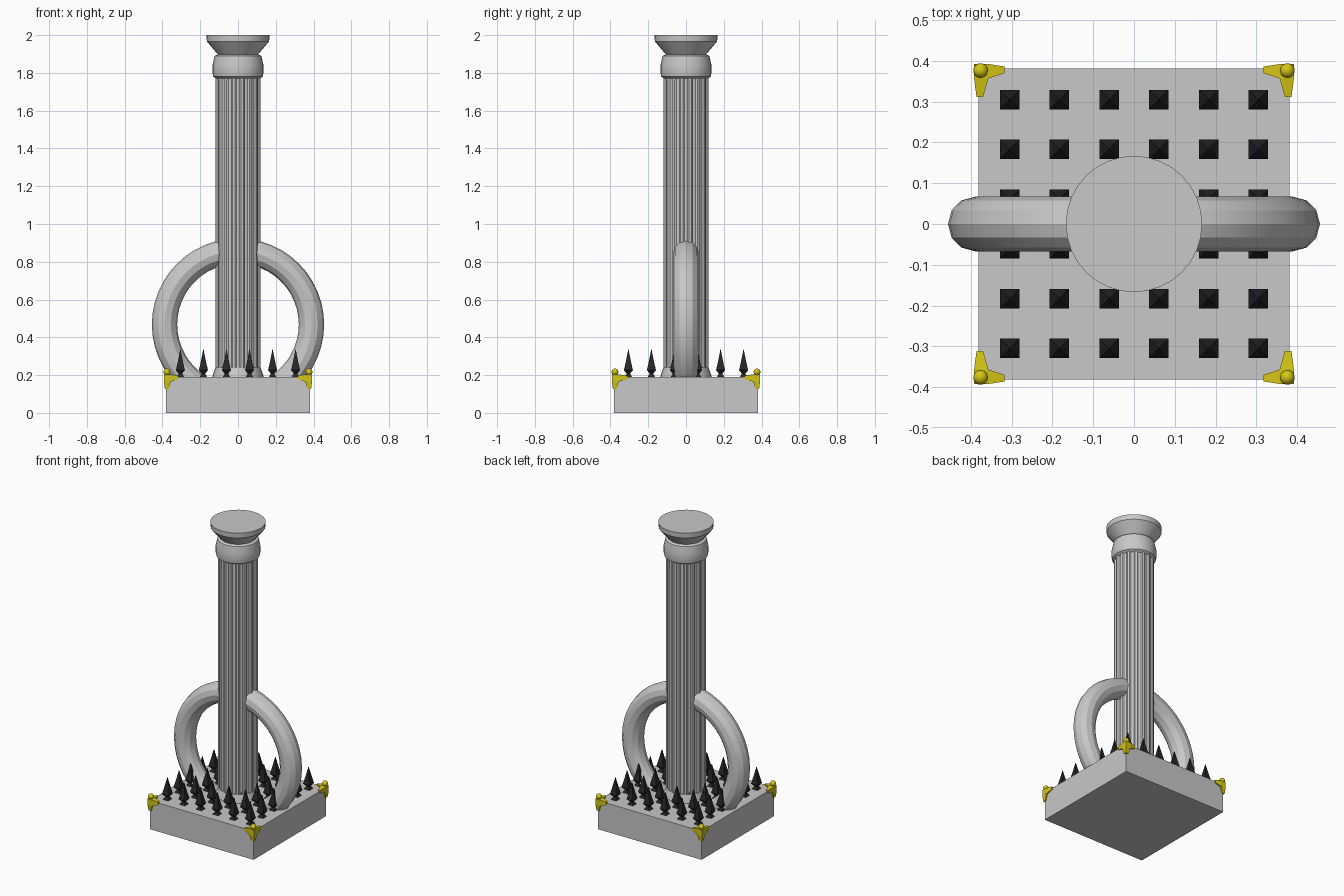
import bpy, bmesh, math
from mathutils import Vector

if "Cube" in bpy.data.objects:
    bpy.data.objects.remove(bpy.data.objects["Cube"])


def material(name, rgb):
    m = bpy.data.materials.new(name)
    m.diffuse_color = (*rgb, 1)
    m.use_nodes = True
    m.node_tree.nodes["Principled BSDF"].inputs["Base Color"].default_value = m.diffuse_color
    return m


stone = material("grey stone", (0.58, 0.58, 0.58))
iron = material("dark iron", (0.02, 0.02, 0.022))
gold = material("yellow gold", (0.66, 0.56, 0.008))


def finish(name, bm, mat, smooth=None):
    bmesh.ops.recalc_face_normals(bm, faces=bm.faces)
    me = bpy.data.meshes.new(name)
    bm.to_mesh(me)
    bm.free()
    me.materials.append(mat)
    ob = bpy.data.objects.new(name, me)
    bpy.context.collection.objects.link(ob)
    if smooth:
        bpy.ops.object.select_all(action='DESELECT')
        ob.select_set(True)
        bpy.context.view_layer.objects.active = ob
        bpy.ops.object.shade_smooth_by_angle(angle=math.radians(smooth))
    return ob


def loft(bm, rings, close=False):
    """Skin rings of points; cap the ends unless closed on itself."""
    vs = [[bm.verts.new(p) for p in r] for r in rings]
    n = len(vs[0])
    pairs = list(zip(vs, vs[1:])) + ([(vs[-1], vs[0])] if close else [])
    for a, b in pairs:
        for i in range(n):
            j = (i + 1) % n
            bm.faces.new((a[i], a[j], b[j], b[i]))
    if not close:
        bm.faces.new(vs[0][::-1])
        bm.faces.new(vs[-1])


def circle(r, z, n, x=0, y=0, turn=0.0):
    return [(x + r * math.cos(turn + 2 * math.pi * i / n),
             y + r * math.sin(turn + 2 * math.pi * i / n), z) for i in range(n)]


def box_ring(x0, x1, y0, y1, z):
    return [(x0, y0, z), (x1, y0, z), (x1, y1, z), (x0, y1, z)]


# square plinth
bm = bmesh.new()
loft(bm, [box_ring(-.381, .381, -.381, .381, z) for z in (0, .19)])
finish("plinth", bm, stone)

# fluted shaft: flat ridges with shallow grooves between
bm = bmesh.new()
FLUTES = 16
rings = []
for z in (.2, 1.8):
    ring = []
    for k in range(FLUTES):
        for f, r in ((-.36, .12), (-.2, .112), (.2, .112), (.36, .12)):
            a = 2 * math.pi * (k + f) / FLUTES
            ring.append((r * math.cos(a), r * math.sin(a), z))
    rings.append(ring)
loft(bm, rings)
finish("shaft", bm, stone)

# turned foot and capital
for name, prof in (
    ("shaft_foot", [(.136, .185), (.132, .205), (.119, .24)]),
    ("capital", [(.116, 1.77), (.131, 1.78), (.135, 1.80), (.135, 1.84),
                 (.124, 1.89), (.106, 1.897), (.165, 1.967), (.167, 2.0)]),
):
    bm = bmesh.new()
    loft(bm, [circle(r, z, 32) for r, z in prof])
    finish(name, bm, stone, 25)

# big upright ring through the column
bm = bmesh.new()
rings = []
for k in range(48):
    a = 2 * math.pi * k / 48
    ring = []
    for i in range(12):
        t = 2 * math.pi * i / 12
        r = .389 + .067 * math.cos(t)
        ring.append((r * math.cos(a), .067 * math.sin(t), .468 + r * math.sin(a)))
    rings.append(ring)
loft(bm, rings, close=True)
finish("ring", bm, stone, 20)

# grid of four-sided spikes
bm = bmesh.new()
for i in range(6):
    for j in range(6):
        x, y = (i - 2.5) * .122, (j - 2.5) * .122
        rings = [box_ring(x - h, x + h, y - h, y + h, z) for h, z in
                 ((.021, .188), (.009, .208), (.024, .226), (.015, .265), (.001, .335))]
        loft(bm, rings)
finish("spikes", bm, iron)

# gold corner brackets: three tapering arms and a ball, in all four corners
BLOCK = [(.357, .392), (.357, .392), (.165, .204)]
ENDS = [[(.317, .319), (.370, .386), (.178, .198)],
        [(.370, .386), (.311, .313), (.178, .198)],
        [(.368, .387), (.368, .387), (.126, .128)]]


def corners(b, sx, sy):
    return [Vector((sx * x, sy * y, z)) for x in b[0] for y in b[1] for z in b[2]]


bm = bmesh.new()
for sx in (-1, 1):
    for sy in (-1, 1):
        for end in ENDS:
            vs = [bm.verts.new(p) for p in corners(BLOCK, sx, sy) + corners(end, sx, sy)]
            res = bmesh.ops.convex_hull(bm, input=vs)
            junk = set(res["geom_interior"]) | set(res["geom_unused"])
            bmesh.ops.delete(bm, geom=[v for v in junk if isinstance(v, bmesh.types.BMVert)],
                             context='VERTS')
finish("corner_brackets", bm, gold)

bm = bmesh.new()
for sx in (-1, 1):
    for sy in (-1, 1):
        res = bmesh.ops.create_uvsphere(bm, u_segments=16, v_segments=10, radius=.018)
        bmesh.ops.translate(bm, verts=res["verts"], vec=(sx * .376, sy * .376, .217))
finish("corner_balls", bm, gold, 40)
